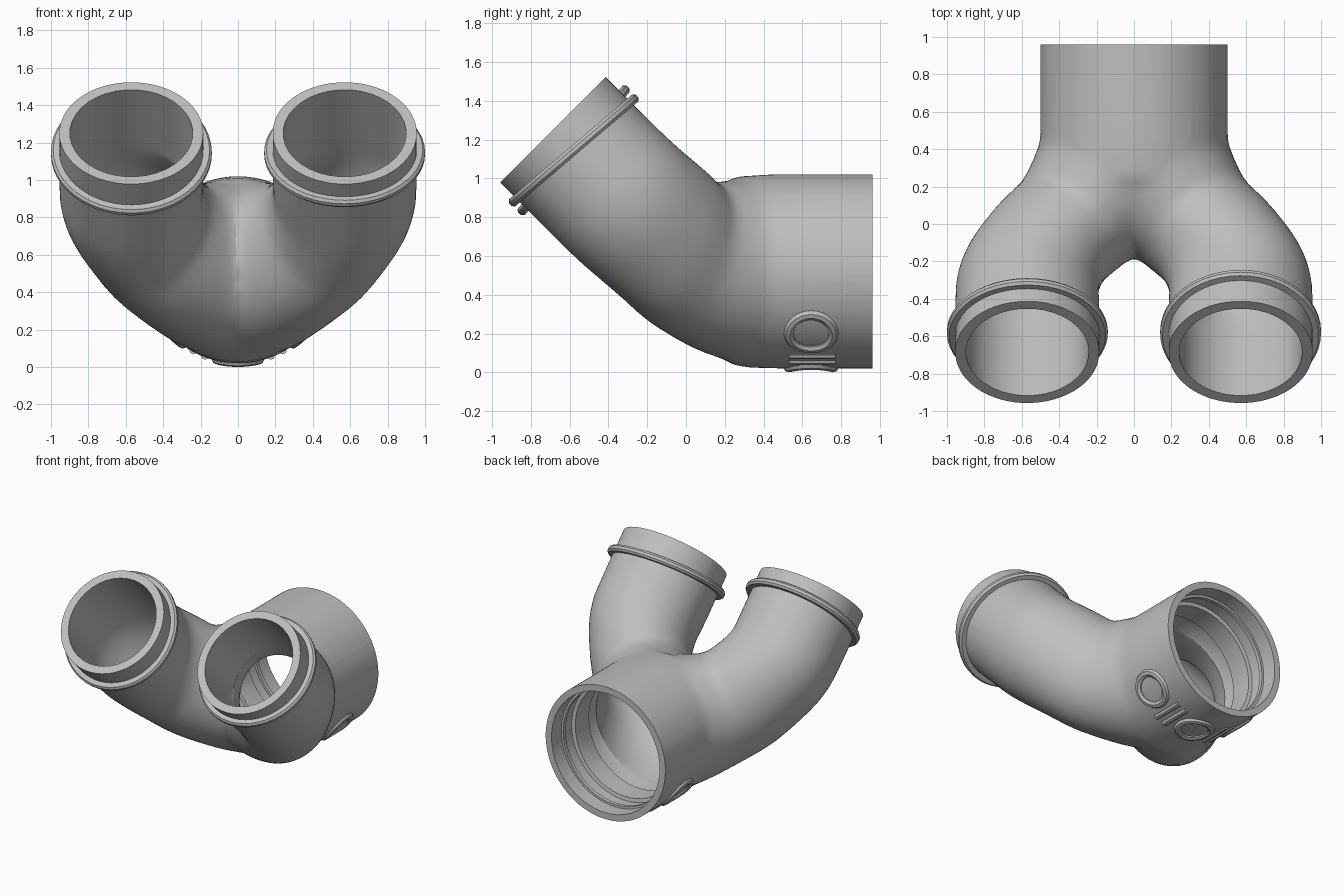
import bpy, bmesh, math
from mathutils import Vector, Quaternion

cube = bpy.data.objects.get("Cube")
if cube:
    bpy.data.objects.remove(cube, do_unlink=True)

grey = bpy.data.materials.new("pipe_grey")
grey.use_nodes = True
grey.diffuse_color = (0.52, 0.52, 0.52, 1)
grey.node_tree.nodes["Principled BSDF"].inputs["Base Color"].default_value = (0.52, 0.52, 0.52, 1)

AXIS_Z = 0.52                                   # height of the trunk axis
OUT = Vector((0, -1, 1)).normalized()           # direction the branch mouths face
UP = Vector((0, 1, 1)).normalized()
MOUTH = Vector((0.57, -0.685, 1.25))


def make(name, bm):
    bmesh.ops.recalc_face_normals(bm, faces=bm.faces)
    mesh = bpy.data.meshes.new(name)
    bm.to_mesh(mesh)
    bm.free()
    mesh.materials.append(grey)
    obj = bpy.data.objects.new(name, mesh)
    bpy.context.collection.objects.link(obj)
    return obj


def sweep(bm, path, sides=40, closed=False):
    """Tube through (point, radius, sideways squeeze) entries."""
    n = len(path)
    rings, side, last = [], None, None
    for i, (p, r, squeeze) in enumerate(path):
        a = path[(i - 1) % n if closed else max(i - 1, 0)][0]
        b = path[(i + 1) % n if closed else min(i + 1, n - 1)][0]
        t = (b - a).normalized()
        side = t.orthogonal().normalized() if side is None else last.rotation_difference(t) @ side
        last = t
        level = t.cross(Vector((0, 0, 1))).normalized()
        ring = []
        for k in range(sides):
            d = Quaternion(t, math.tau * k / sides) @ side
            ring.append(bm.verts.new(p + (d - level * d.dot(level) * squeeze) * r))
        rings.append(ring)
    pairs = list(zip(rings, rings[1:])) + ([(rings[-1], rings[0])] if closed else [])
    for low, high in pairs:
        for k in range(sides):
            j = (k + 1) % sides
            bm.faces.new((low[k], low[j], high[j], high[k]))
    if not closed:
        bm.faces.new(rings[0])
        bm.faces.new(rings[-1])


def smooth_path(points, steps=5):
    """Catmull-Rom through points of any dimension."""
    v = [Vector(p) for p in points]
    v = [v[0] * 2 - v[1]] + v + [v[-1] * 2 - v[-2]]
    out = []
    for a, b, c, d in zip(v, v[1:], v[2:], v[3:]):
        for s in range(steps):
            t = s / steps
            out.append(0.5 * (2 * b + (c - a) * t + (2 * a - 5 * b + 4 * c - d) * t * t
                              + (3 * b - a - 3 * c + d) * t ** 3))
    return out + [v[-2]]


def branch_path(side, wall=0.0):
    # x, y, z, radius, squeeze
    pts = [(0.57, -0.80, 1.365, 0.387, 0), (0.57, -0.45, 1.015, 0.387, 0),
           (0.56, -0.3, 0.87, 0.39, 0.03), (0.46, -0.12, 0.715, 0.397, 0.12),
           (0.335, 0.005, 0.605, 0.405, 0.14), (0.18, 0.18, 0.545, 0.45, 0.08),
           (0.035, 0.36, AXIS_Z, 0.487, 0.01), (0, 0.46, AXIS_Z, 0.495, 0)]
    return [(Vector((v[0] * side, v[1], v[2])), v[3] - wall, v[4]) for v in smooth_path(pts)]


def trunk_path(profile):
    return [(Vector((0, y, AXIS_Z)), r, 0) for y, r in profile]


def bake(obj):
    """Replace the mesh by its modified result."""
    dg = bpy.context.evaluated_depsgraph_get()
    mesh = bpy.data.meshes.new_from_object(obj.evaluated_get(dg))
    obj.modifiers.clear()
    obj.data = mesh


# Outer skin: trunk and both branches fused and blended
bm = bmesh.new()
sweep(bm, trunk_path([(1.08, 0.502), (0.7, 0.502), (0.42, 0.502), (0.24, 0.49)]))
for s in (1, -1):
    sweep(bm, branch_path(s))
body = make("pipe_body", bm)
mod = body.modifiers.new("fuse", "REMESH")
mod.mode, mod.voxel_size = "VOXEL", 0.025
mod = body.modifiers.new("blend", "SMOOTH")
mod.factor, mod.iterations = 0.5, 16
mod = body.modifiers.new("facet", "DECIMATE")
mod.ratio = 0.2
bake(body)

# Trim the three mouths flat
bm = bmesh.new()
bm.from_mesh(body.data)
for co, no in ((MOUTH, OUT), (Vector((0, 0.96, 0)), Vector((0, 1, 0)))):
    bmesh.ops.bisect_plane(bm, geom=bm.verts[:] + bm.edges[:] + bm.faces[:],
                           plane_co=co, plane_no=no, clear_outer=True)
    bmesh.ops.holes_fill(bm, edges=[e for e in bm.edges if e.is_boundary], sides=0)
bmesh.ops.recalc_face_normals(bm, faces=bm.faces)
bm.to_mesh(body.data)
bm.free()

# Hollow bores, the trunk one stepped like a socket
bores = []
for s, name in ((1, "left_bore"), (-1, "right_bore")):
    bm = bmesh.new()
    sweep(bm, branch_path(s, 0.058), 36)
    bores.append(make(name, bm))
bm = bmesh.new()
sweep(bm, trunk_path([(1.1, 0.452), (0.72, 0.452), (0.715, 0.425), (0.55, 0.425),
                      (0.545, 0.445), (0.45, 0.445), (0.36, 0.42)]), 44)
bores.append(make("trunk_bore", bm))
for bore in bores:
    mod = body.modifiers.new(bore.name, "BOOLEAN")
    mod.operation, mod.solver, mod.object = "DIFFERENCE", "EXACT", bore
bake(body)
for bore in bores:
    bpy.data.objects.remove(bore, do_unlink=True)


def collar(name, centre, axis, inner, outer, half, sides=48):
    """Ring with a bevelled square section."""
    bm = bmesh.new()
    u = axis.orthogonal().normalized()
    section = [(inner, -half), (outer - 0.012, -half), (outer, -half * 0.4),
               (outer, half * 0.4), (outer - 0.012, half), (inner, half)]
    rings = []
    for k in range(sides):
        d = Quaternion(axis, math.tau * k / sides) @ u
        rings.append([bm.verts.new(centre + d * r + axis * h) for r, h in section])
    for k in range(sides):
        a, b = rings[k], rings[(k + 1) % sides]
        for i in range(len(section)):
            j = (i + 1) % len(section)
            bm.faces.new((a[i], a[j], b[j], b[i]))
    return make(name, bm)


# Slightly tilted stop collars behind the branch mouths
parts = [body]
for s, name in ((1, "left_collar"), (-1, "right_collar")):
    centre = Vector((MOUTH.x * s, MOUTH.y, MOUTH.z)) - OUT * 0.15
    parts.append(collar(name, centre, (OUT + UP * 0.08 * s).normalized(), 0.36, 0.43, 0.024))

# Seal rib inside the trunk socket
parts.append(collar("socket_rib", Vector((0, 0.83, AXIS_Z)), Vector((0, 1, 0)), 0.435, 0.47, 0.014))


def on_trunk(angle, y, radius):
    return Vector((math.cos(angle) * radius, y, AXIS_Z + math.sin(angle) * radius))


# Round bosses under the trunk, wrapped to its surface, with short bars between
for deg, name in ((-40, "left_boss"), (-90, "bottom_boss"), (-140, "right_boss")):
    bm = bmesh.new()
    loop = []
    for k in range(28):
        t = math.tau * k / 28
        loop.append((on_trunk(math.radians(deg) + 0.115 * math.cos(t) / 0.5,
                              0.645 + 0.115 * math.sin(t), 0.492), 0.028, 0))
    sweep(bm, loop, 8, closed=True)
    parts.append(make(name, bm))
for deg, name in ((-65, "left_bars"), (-115, "right_bars")):
    bm = bmesh.new()
    for offset in (-4, 4):
        angle = math.radians(deg + offset)
        sweep(bm, [(on_trunk(angle, y, 0.492), 0.022, 0) for y in (0.53, 0.65, 0.77)], 8)
    parts.append(make(name, bm))

# Smooth shading with crisp rims
bpy.ops.object.select_all(action="DESELECT")
for part in parts:
    part.select_set(True)
bpy.context.view_layer.objects.active = body
bpy.ops.object.shade_smooth_by_angle(angle=math.radians(22))
